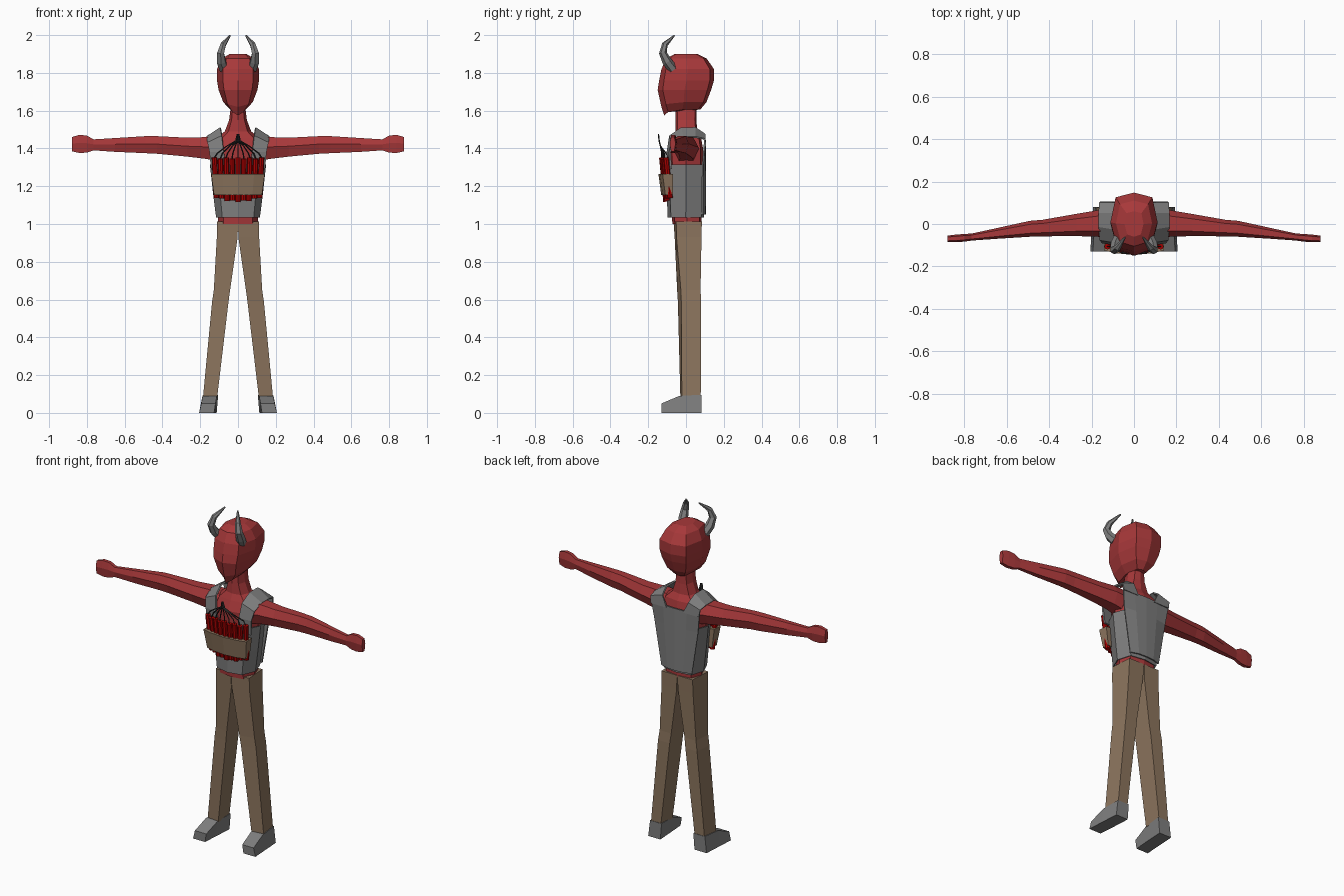
import bpy, bmesh, math
from mathutils import Vector

if "Cube" in bpy.data.objects:
    bpy.data.objects.remove(bpy.data.objects["Cube"])


def material(name, rgb):
    m = bpy.data.materials.new(name)
    m.diffuse_color = (*rgb, 1)
    m.use_nodes = True
    m.node_tree.nodes["Principled BSDF"].inputs["Base Color"].default_value = m.diffuse_color
    return m


SKIN = material("red skin", (0.39, 0.04, 0.042))
GREY = material("grey cloth", (0.21, 0.21, 0.21))
BROWN = material("brown cloth", (0.26, 0.175, 0.11))
STICK = material("bright red", (0.42, 0.0, 0.0))
WIRE = material("dark wire", (0.02, 0.02, 0.02))


def loft(name, rings, mat, caps=True, closed=True, thick=0):
    """Skin a list of equal-length point rings with flat faces."""
    bm = bmesh.new()
    rows = [[bm.verts.new(p) for p in r] for r in rings]
    n = len(rows[0])
    for a, b in zip(rows, rows[1:]):
        for i in range(n if closed else n - 1):
            j = (i + 1) % n
            bm.faces.new((a[i], a[j], b[j], b[i]))
    if caps and closed:
        bm.faces.new(rows[0])
        bm.faces.new(rows[-1])
    bmesh.ops.recalc_face_normals(bm, faces=bm.faces)
    me = bpy.data.meshes.new(name)
    bm.to_mesh(me)
    bm.free()
    me.materials.append(mat)
    ob = bpy.data.objects.new(name, me)
    bpy.context.collection.objects.link(ob)
    if thick:
        s = ob.modifiers.new("thickness", "SOLIDIFY")
        s.thickness = thick
        s.offset = 0
    return ob


def mirrored(name, rings, mat, **kw):
    for side, sx in (("left", 1), ("right", -1)):
        loft(f"{side}_{name}", [[(x * sx, y, z) for x, y, z in r] for r in rings], mat, **kw)


def body_ring(z, w, yf, yb, dz=0):
    """Eight-sided ring with a centre ridge; dz lowers the front centre."""
    half = [(0, yf, z - dz), (w * .72, yf * .82, z - dz * .4), (w, (yf + yb) * .5, z),
            (w * .78, yb * .85, z), (0, yb, z)]
    return half + [(-x, y, h) for x, y, h in half[3:0:-1]]


def tube(path, radii, sides):
    """Rings set square to a path."""
    pts = [Vector(p) for p in path]
    rings = []
    for i, p in enumerate(pts):
        t = (pts[min(i + 1, len(pts) - 1)] - pts[max(i - 1, 0)]).normalized()
        u = t.cross(Vector((1, 0, 0.1))).normalized()
        v = t.cross(u)
        rings.append([p + radii[i] * (u * math.cos(a) + v * math.sin(a))
                      for a in (math.tau * k / sides for k in range(sides))])
    return rings


# Head: tapered to a pointed chin
loft("head", [
    body_ring(1.605, .04, -.115, .075, .03),
    body_ring(1.645, .078, -.13, .108, .025),
    body_ring(1.71, .103, -.15, .133),
    body_ring(1.76, .111, -.142, .148),
    body_ring(1.82, .111, -.13, .148),
    body_ring(1.875, .085, -.105, .11),
    body_ring(1.9, .045, -.06, .06)], SKIN)

# Horns
mirrored("horn", tube(
    [(.072, -.07, 1.82), (.088, -.1, 1.86), (.092, -.122, 1.905), (.078, -.112, 1.95), (.042, -.062, 1.998)],
    [.027, .026, .021, .016, .004], 6), GREY)

# Torso and neck
loft("torso", [
    body_ring(1.0, .106, -.072, .083),
    body_ring(1.05, .107, -.075, .083),
    body_ring(1.31, .132, -.088, .09),
    body_ring(1.40, .138, -.092, .09),
    body_ring(1.455, .115, -.07, .08),
    body_ring(1.49, .07, -.055, .06),
    body_ring(1.55, .047, -.055, .055),
    body_ring(1.64, .036, -.055, .055)], SKIN)


# Arms: six-sided sections narrowing towards the wrist, ending in a fist
def arm_ring(x, yf, yb, zb, zt):
    ym, d = (yf + yb) / 2, (yb - yf) * .28
    zm = zb + (zt - zb) * .55
    return [(x, yf, zm), (x, ym - d, zt), (x, ym + d, zt),
            (x, yb, zm), (x, ym + d, zb), (x, ym - d, zb)]


mirrored("arm", [arm_ring(*a) for a in [
    (.09, -.07, .07, 1.33, 1.455), (.17, -.06, .065, 1.345, 1.46), (.27, -.057, .048, 1.357, 1.457),
    (.43, -.058, .02, 1.372, 1.465), (.49, -.06, .015, 1.375, 1.465), (.65, -.07, -.02, 1.382, 1.455),
    (.765, -.078, -.045, 1.39, 1.448), (.80, -.083, -.047, 1.378, 1.468),
    (.84, -.086, -.05, 1.376, 1.472), (.88, -.086, -.055, 1.385, 1.46)]], SKIN)

# Vest: body wrap, back panel and shoulder straps
loft("vest_body", [
    body_ring(1.035, .113, -.095, .092),
    body_ring(1.17, .13, -.098, .098),
    body_ring(1.315, .146, -.1, .102)], GREY, caps=False, thick=.006)
loft("vest_back", [
    [(-w, y, z), (-w * .5, .1, z), (0, .103, z), (w * .5, .1, z), (w, y, z)]
    for z, w, y in [(1.05, .1, .085), (1.31, .143, .088), (1.42, .158, .098)]],
    GREY, closed=False, thick=.008)
mirrored("vest_strap", [
    [(xi, y, zi), (xo, y + (.012 if y < 0 else 0), zo)] for xi, xo, y, zi, zo in [
        (.06, .143, -.092, 1.29, 1.29), (.075, .15, -.098, 1.38, 1.38),
        (.085, .16, -.085, 1.465, 1.43), (.092, .165, -.025, 1.508, 1.46),
        (.092, .165, .05, 1.508, 1.46), (.085, .163, .098, 1.475, 1.45),
        (.055, .158, .102, 1.41, 1.41)]], GREY, closed=False, thick=.01)


# Trouser legs and ankles
def leg_ring(z, xi, xo, yi, yo, yb):
    return [(xi, yi, z), (xo, yo, z), (xo - .008, yb, z), (xi + .002, yb, z)]


mirrored("trouser_leg", [leg_ring(*a) for a in [
    (.085, .11, .185, -.03, -.022, .078), (.59, .05, .137, -.043, -.025, .08),
    (.65, .042, .128, -.047, -.027, .077), (.93, .002, .112, -.06, -.05, .082),
    (1.012, 0, .11, -.066, -.052, .084)]], BROWN)

# Shoes: toes turned slightly out, sloping top
mirrored("shoe", [
    [(xi, y, 0), (xo, y, 0), (xo - .012, y, h), (xi - .008, y, h)] for y, xi, xo, h in [
        (-.13, .127, .206, .05), (-.035, .12, .2, .09), (.081, .113, .193, .096)]], GREY)

# Stick bundle with its holding band and wires
N = 9
for i in range(N):
    t = 2 * i / (N - 1) - 1
    bend = .022 * t * t
    drop = .006 * (i % 2)
    top = Vector((.125 * t, -.128 + bend, 1.352 - drop))
    low = Vector((.115 * t, -.106 + bend, 1.118 + .02 * t * t + drop))
    loft(f"stick_{i + 1}", tube([low, top], [.0145, .0145], 8), STICK)
    loft(f"wire_{i + 1}", tube(
        [top, (.11 * t, -.128 + bend, 1.375), (.06 * t, -.135, 1.412), (.012 * t, -.142, 1.44),
         (.004 * t, -.146, 1.475)], [.0035] * 5, 4), WIRE)

band = []
for z, w, y in [(1.153, .127, -.131), (1.265, .142, -.146)]:
    xs = [-1, -.6, 0, .6, 1]
    band.append([(w * t, y + .022 * t * t, z) for t in xs]
                + [(w * t * .98, -.068, z) for t in reversed(xs)])
loft("stick_band", band, BROWN)
